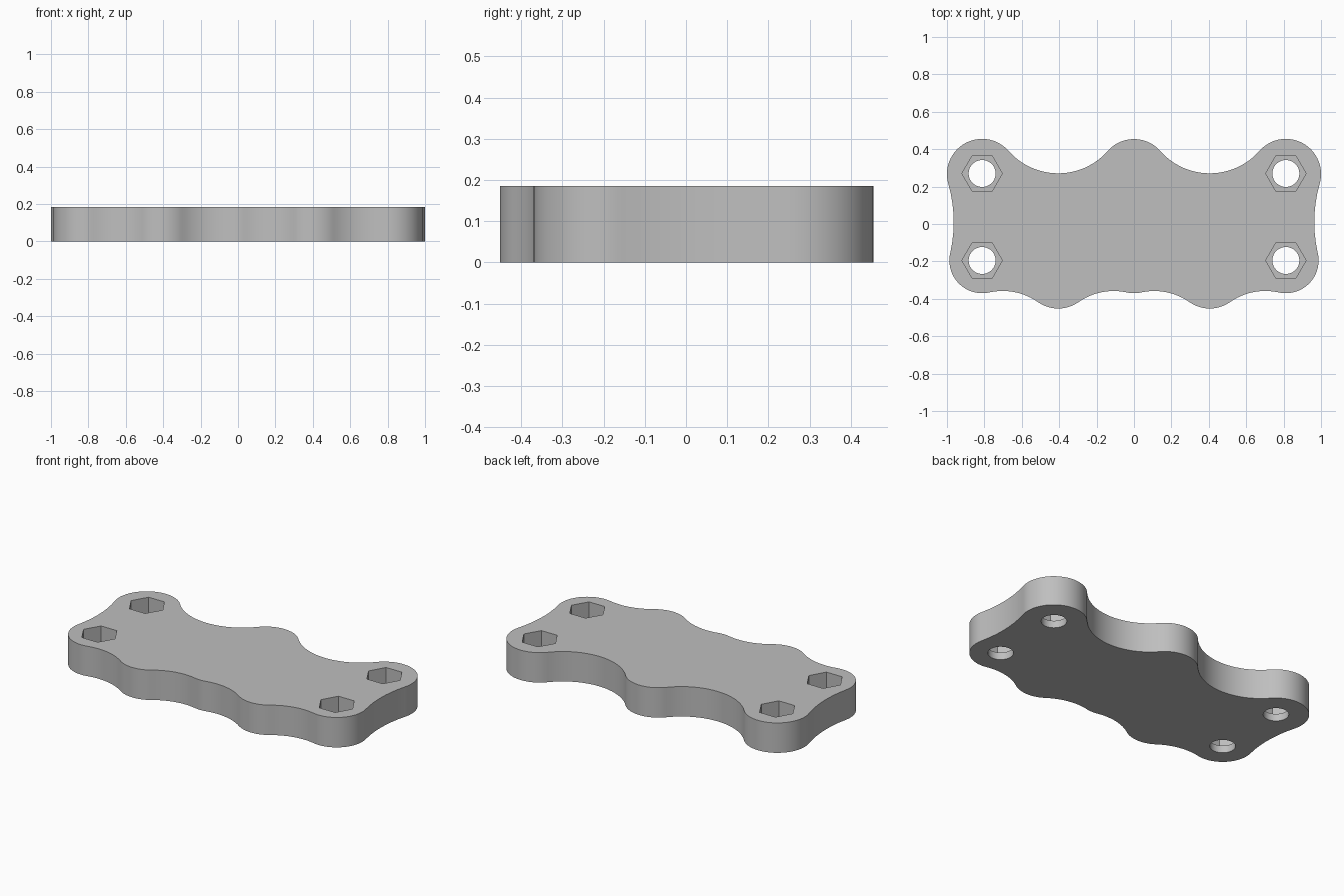
import bpy, bmesh
from math import sin, cos, pi, tau, radians
from mathutils import Vector

THICK = 0.185
POCKET_FLOOR = 0.045

cube = bpy.data.objects.get("Cube")
if cube:
    bpy.data.objects.remove(cube, do_unlink=True)

grey = bpy.data.materials.new("plain grey")
grey.use_nodes = True
GREY = (0.52, 0.52, 0.52, 1)
grey.diffuse_color = GREY
grey.node_tree.nodes["Principled BSDF"].inputs["Base Color"].default_value = GREY


def prism(name, points, z0, z1):
    """Extrude a counter-clockwise outline from z0 to z1."""
    bm = bmesh.new()
    face = bm.faces.new([bm.verts.new((p[0], p[1], z0)) for p in points])
    ext = bmesh.ops.extrude_face_region(bm, geom=[face])
    top = [v for v in ext["geom"] if isinstance(v, bmesh.types.BMVert)]
    bmesh.ops.translate(bm, verts=top, vec=(0, 0, z1 - z0))
    bmesh.ops.recalc_face_normals(bm, faces=bm.faces)
    mesh = bpy.data.meshes.new(name)
    bm.to_mesh(mesh)
    bm.free()
    mesh.materials.append(grey)
    obj = bpy.data.objects.new(name, mesh)
    bpy.context.collection.objects.link(obj)
    return obj


def ring(centre, radius, sides):
    return [centre + radius * Vector((cos(tau * i / sides), sin(tau * i / sides)))
            for i in range(sides)]


def hollow_centre(a, ra, b, rb, r):
    """Centre of the concave arc that touches two lobes, on their right-hand side."""
    d = b - a
    along = ((ra + r) ** 2 - (rb + r) ** 2 + d.length_squared) / (2 * d.length)
    across = ((ra + r) ** 2 - along ** 2) ** 0.5
    u = d.normalized()
    return a + u * along + Vector((u.y, -u.x)) * across


def arc(centre, radius, start, end, turn, step=radians(4)):
    """Arc from start to end; turn is +1 counter-clockwise, -1 clockwise."""
    v0, v1 = start - centre, end - centre
    a0 = Vector((1, 0)).angle_signed(v0) * -1
    a1 = Vector((1, 0)).angle_signed(v1) * -1
    sweep = ((a1 - a0) * turn) % tau
    n = max(2, round(sweep / step))
    return [centre + radius * Vector((cos(a0 + turn * sweep * i / n),
                                      sin(a0 + turn * sweep * i / n)))
            for i in range(n)]


# Rounded lobes, counter-clockwise: centre, radius, radius of the hollow after it
FRONT, BACK, LOW = -0.195, 0.267, -0.265
lobes = [(-0.812, FRONT, 0.175, 0.33), (-0.405, LOW, 0.187, 0.33),
         (0, FRONT, 0.175, 0.33), (0.405, LOW, 0.187, 0.33),
         (0.812, FRONT, 0.175, 0.75), (0.812, BACK, 0.188, 0.353),
         (0, BACK, 0.187, 0.353), (-0.812, BACK, 0.188, 0.75)]
lobes = [(Vector((x, y)), r, h) for x, y, r, h in lobes]

# Join lobes and hollows where they touch
hollows = []
for i, (c, r, h) in enumerate(lobes):
    c2, r2, _ = lobes[(i + 1) % len(lobes)]
    m = hollow_centre(c, r, c2, r2, h)
    hollows.append((m, h, m + (c - m).normalized() * h, m + (c2 - m).normalized() * h))

outline = []
for i, (c, r, h) in enumerate(lobes):
    m, h, leave, arrive = hollows[i]
    outline += arc(c, r, hollows[i - 1][3], leave, 1)
    outline += arc(m, h, leave, arrive, -1)

plate = prism("mounting_plate", outline, 0, THICK)


# Hexagonal nut pockets over round bolt holes
def cut(cutter):
    mod = plate.modifiers.new("cut", "BOOLEAN")
    mod.operation = "DIFFERENCE"
    mod.solver = "EXACT"
    mod.object = cutter
    bpy.context.view_layer.objects.active = plate
    bpy.ops.object.modifier_apply(modifier=mod.name)
    bpy.data.objects.remove(cutter, do_unlink=True)


for x in (-0.812, 0.812):
    for y in (FRONT, BACK + 0.003):
        spot = Vector((x, y))
        cut(prism("nut_pocket", ring(spot, 0.108, 6), POCKET_FLOOR, THICK + 0.1))
        cut(prism("bolt_hole", ring(spot, 0.072, 48), -0.1, THICK + 0.1))

# Smooth walls with crisp rims
bpy.ops.object.select_all(action="DESELECT")
plate.select_set(True)
bpy.context.view_layer.objects.active = plate
bpy.ops.object.shade_smooth_by_angle(angle=radians(30))
